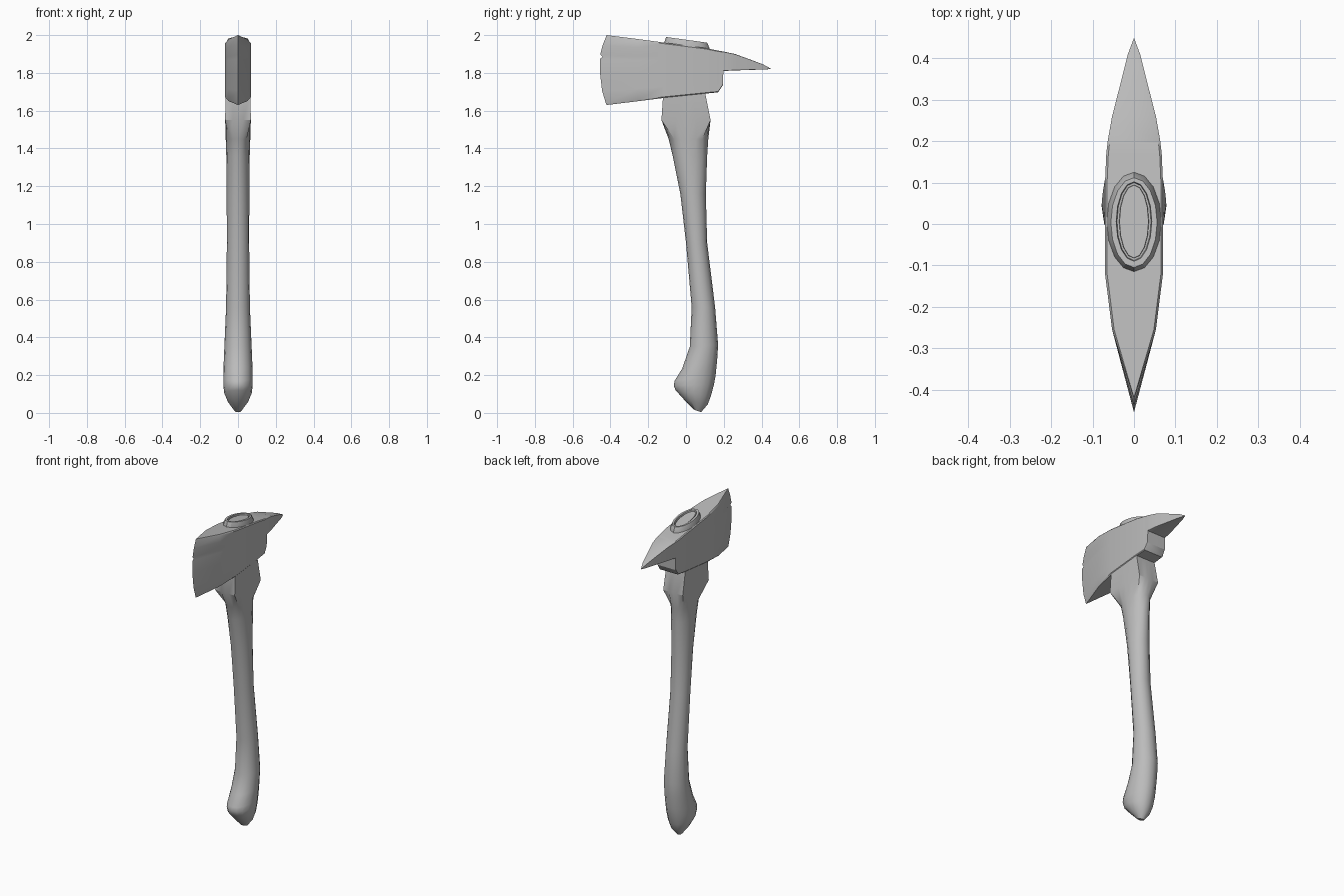
import bpy, bmesh, math

if "Cube" in bpy.data.objects:
    bpy.data.objects.remove(bpy.data.objects["Cube"], do_unlink=True)

GREY = (0.5, 0.5, 0.5, 1.0)
mat = bpy.data.materials.new("plain grey")
mat.use_nodes = True
mat.diffuse_color = GREY
mat.node_tree.nodes["Principled BSDF"].inputs["Base Color"].default_value = GREY


def loft(name, rings, angle):
    """Skin closed rings of equal length, cap both ends."""
    bm = bmesh.new()
    rows = [[bm.verts.new(p) for p in ring] for ring in rings]
    n = len(rows[0])
    for a, b in zip(rows, rows[1:]):
        for i in range(n):
            j = (i + 1) % n
            bm.faces.new((a[i], a[j], b[j], b[i]))
    bm.faces.new(rows[0])
    bm.faces.new(rows[-1])
    bmesh.ops.remove_doubles(bm, verts=bm.verts, dist=0.0003)
    bmesh.ops.recalc_face_normals(bm, faces=bm.faces)
    mesh = bpy.data.meshes.new(name)
    bm.to_mesh(mesh)
    bm.free()
    mesh.materials.append(mat)
    obj = bpy.data.objects.new(name, mesh)
    bpy.context.collection.objects.link(obj)
    bpy.ops.object.select_all(action="DESELECT")
    obj.select_set(True)
    bpy.context.view_layer.objects.active = obj
    bpy.ops.object.shade_smooth_by_angle(angle=math.radians(angle))
    return obj


def oval(yf, zf, yb, zb, w, n=16):
    """Tilted oval from its front point to its back point."""
    ring = []
    for i in range(n):
        a = 2 * math.pi * i / n
        s = (1 - math.cos(a)) / 2
        ring.append((w * math.sin(a), yf + (yb - yf) * s, zf + (zb - zf) * s))
    return ring


def box_ring(yf, yb, z, w, n=16):
    """Rectangle with the same point count as an oval."""
    ring = []
    for i in range(n):
        a = 2 * math.pi * i / n
        s, c = math.sin(a), -math.cos(a)
        m = max(abs(s), abs(c))
        ring.append((w * s / m, (yf + yb) / 2 + (yb - yf) / 2 * c / m, z))
    return ring


# Curved handle, from the slanted butt up to the squared shoulder
handle = [oval(*r) for r in (
    (0.04, 0.018, 0.08, 0.004, 0.018),
    (-0.01, 0.07, 0.115, 0.045, 0.053),
    (-0.055, 0.12, 0.132, 0.09, 0.073),
    (-0.065, 0.145, 0.148, 0.15, 0.078),
    (-0.06, 0.17, 0.157, 0.2, 0.078),
    (-0.02, 0.235, 0.165, 0.28, 0.076),
    (0.02, 0.35, 0.17, 0.36, 0.072),
    (0.03, 0.56, 0.154, 0.56, 0.063),
    (0.0, 0.9, 0.112, 0.9, 0.059),
    (-0.03, 1.16, 0.105, 1.16, 0.06),
    (-0.07, 1.36, 0.112, 1.36, 0.062),
    (-0.092, 1.45, 0.118, 1.45, 0.065),
)]
handle += [box_ring(-0.13, 0.13, 1.55, 0.068), box_ring(-0.12, 0.10, 1.70, 0.066)]
loft("handle", handle, 35)

# Axe head: stations along y with half width, bottom and top heights
stations = (
    (-0.42, 0.0, 1.63, 2.0),
    (-0.255, 0.053, 1.65, 1.979),
    (-0.12, 0.07, 1.667, 1.961),
    (0.1, 0.07, 1.69, 1.932),
    (0.17, 0.067, 1.697, 1.918),
    (0.195, 0.064, 1.735, 1.914),
    (0.198, 0.064, 1.81, 1.913),
    (0.26, 0.053, 1.813, 1.90),
    (0.35, 0.03, 1.816, 1.867),
    (0.41, 0.015, 1.818, 1.844),
    (0.45, 0.0, 1.82, 1.822),
)
# Rows up the side: height fraction, width inset, curve of the cutting edge
rows = ((0, 0.005, 0), (0.02, 0, -0.004), (0.2, 0, -0.024), (0.45, 0, -0.035),
        (0.66, 0, -0.035), (0.69, 0, -0.021), (0.72, 0, -0.034),
        (0.86, 0, -0.021), (0.98, 0, -0.003), (1, 0.005, 0))
head = []
for k, (y, w, lo, hi) in enumerate(stations):
    side = []
    for t, inset, curve in rows:
        side.append((max(w - inset, 0), y + (curve if k == 0 else 0), lo + (hi - lo) * t))
    head.append(side + [(-x, yy, z) for x, yy, z in reversed(side)])
loft("axe_head", head, 30)

# Raised eye ring with the handle end set into it
collar = [oval(*r) for r in (
    (-0.115, 1.93, 0.125, 1.90, 0.066),
    (-0.115, 1.962, 0.125, 1.93, 0.066),
    (-0.105, 1.99, 0.112, 1.96, 0.056),
    (-0.09, 1.988, 0.102, 1.961, 0.043),
    (-0.088, 1.974, 0.100, 1.947, 0.041),
    (-0.083, 1.974, 0.095, 1.947, 0.036),
    (-0.082, 1.982, 0.094, 1.955, 0.035),
)]
loft("eye_ring", collar, 30)
